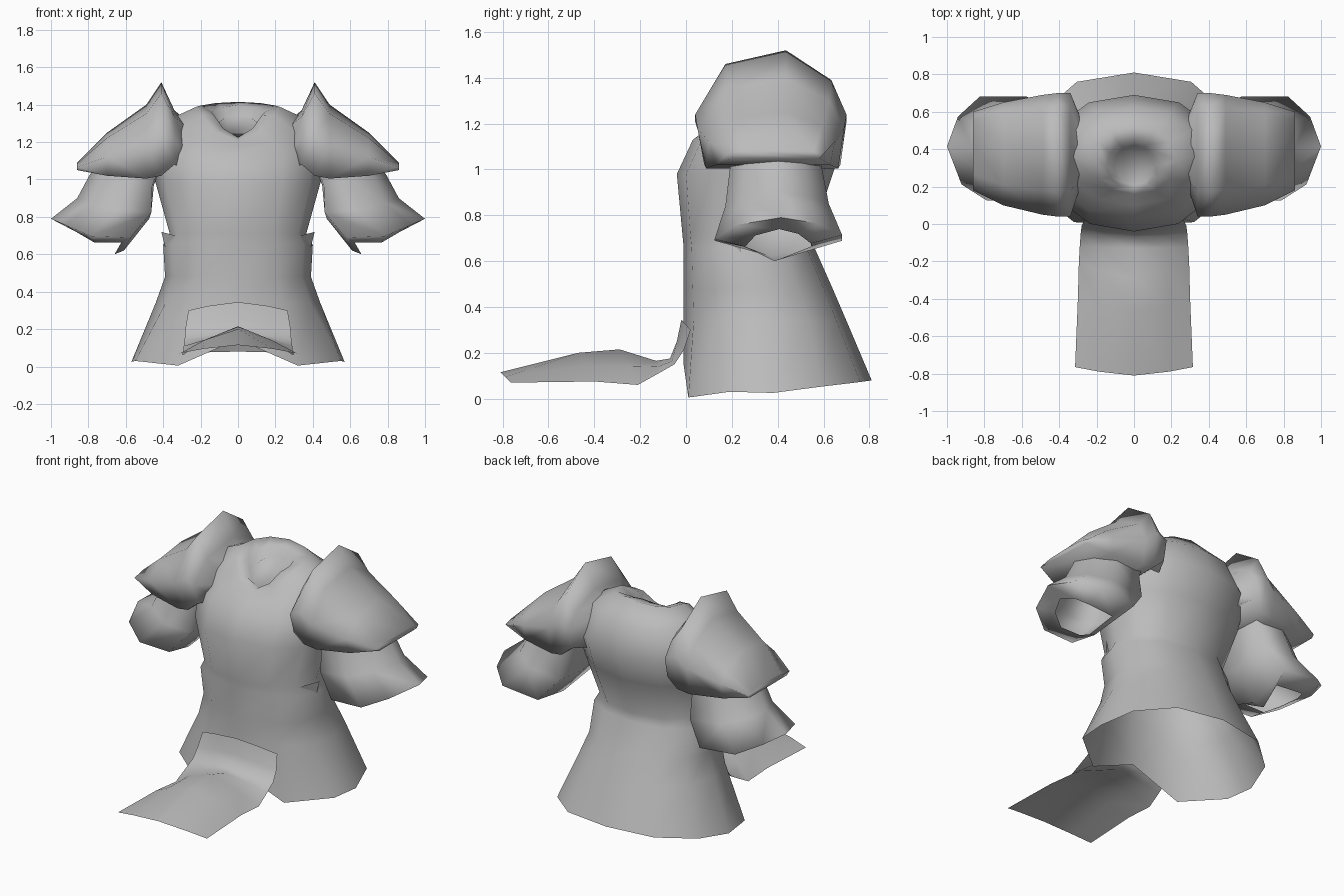
import bpy
from math import sin, cos, pi, radians, copysign
from mathutils import Vector

if "Cube" in bpy.data.objects:
    bpy.data.objects.remove(bpy.data.objects["Cube"])

grey = bpy.data.materials.new("plain grey")
grey.use_nodes = True
grey.diffuse_color = (0.5, 0.5, 0.5, 1)
grey.node_tree.nodes["Principled BSDF"].inputs["Base Color"].default_value = (0.5, 0.5, 0.5, 1)


def loft(name, rings, closed=True, cap_end=False):
    """Skin a row of equal-length point rings into one smooth low-poly surface."""
    n = len(rings[0])
    verts = [p for ring in rings for p in ring]
    faces = []
    for r in range(len(rings) - 1):
        for i in range(n if closed else n - 1):
            j = (i + 1) % n
            faces.append((r * n + i, r * n + j, (r + 1) * n + j, (r + 1) * n + i))
    if cap_end:
        faces.append(tuple((len(rings) - 1) * n + i for i in range(n)))
    mesh = bpy.data.meshes.new(name)
    mesh.from_pydata(verts, [], faces)
    mesh.materials.append(grey)
    obj = bpy.data.objects.new(name, mesh)
    bpy.context.collection.objects.link(obj)
    bpy.ops.object.select_all(action="DESELECT")
    obj.select_set(True)
    bpy.context.view_layer.objects.active = obj
    bpy.ops.object.mode_set(mode="EDIT")
    bpy.ops.mesh.select_all(action="SELECT")
    bpy.ops.mesh.normals_make_consistent(inside=False)
    bpy.ops.object.mode_set(mode="OBJECT")
    bpy.ops.object.shade_smooth_by_angle(angle=radians(110))


def body_ring(z_front, z_side, z_back, half_width, y_front, y_back, pinch=1, sides=12):
    """Rounded ring whose height blends from front to side to back."""
    ring = []
    for i in range(sides):
        a = 2 * pi * i / sides
        s, c = sin(a), cos(a)
        x = half_width * copysign(abs(s) ** 0.9, s)
        y = (y_front + y_back) / 2 - (y_back - y_front) / 2 * copysign(abs(c) ** 0.9, c)
        z_end = z_front if c > 0 else z_back
        ring.append(Vector((x, y, z_side + (z_end - z_side) * abs(c) ** pinch)))
    return ring


# Skirt and torso, with an arched front hem that is squarer at the front corners
hem = body_ring(0.03, 0.025, 0.08, 0.57, -0.01, 0.81)
hem[0].z = 0.145
for i, side in ((1, 1), (-1, -1)):
    hem[i] = Vector((side * 0.32, 0.01, 0.005))
    hem[i * 2] = Vector((side * 0.55, 0.19, 0.03))
    hem[i * 3].y = 0.38
    hem[i * 4].y = 0.59
torso = [
    hem,
    body_ring(0.34, 0.34, 0.34, 0.44, -0.01, 0.70),
    body_ring(0.48, 0.48, 0.48, 0.39, -0.01, 0.64),
    body_ring(0.66, 0.65, 0.66, 0.40, -0.01, 0.56),
    body_ring(0.71, 0.71, 0.71, 0.365, -0.015, 0.55),
    body_ring(0.98, 0.98, 0.95, 0.44, -0.04, 0.63),
    body_ring(1.13, 1.15, 1.13, 0.45, 0.03, 0.69),
    body_ring(1.18, 1.33, 1.30, 0.35, 0.10, 0.63),
    body_ring(1.21, 1.39, 1.415, 0.22, 0.16, 0.52, pinch=2),
    body_ring(1.225, 1.36, 1.40, 0.145, 0.19, 0.44, pinch=3),
    body_ring(1.22, 1.30, 1.35, 0.11, 0.21, 0.42, pinch=2),
]
loft("tunic_body", torso, cap_end=True)

# Front cloth flap: (edge x, edge y, edge z, middle y, middle z) down its length
flap_rows = [
    (0.265, 0.02, 0.30, -0.02, 0.345),
    (0.28, -0.01, 0.21, -0.04, 0.25),
    (0.285, -0.05, 0.15, -0.07, 0.175),
    (0.29, -0.12, 0.11, -0.13, 0.165),
    (0.295, -0.21, 0.06, -0.29, 0.215),
    (0.30, -0.40, 0.075, -0.47, 0.20),
    (0.315, -0.765, 0.07, -0.81, 0.115),
]
flap = []
for ex, ey, ez, my, mz in flap_rows:
    row = []
    for t in (-1, -0.6, 0, 0.6, 1):
        k = abs(t) ** 1.5
        row.append(Vector((t * ex, my + (ey - my) * k, mz + (ez - mz) * k)))
    flap.append(row)
loft("front_flap", flap, closed=False)

# Sleeve outline, as fractions of its tilted width and its depth,
# with the share of lift given to the two inner corners
OVAL = ((1, 0.05, 0), (0.7, 0.6, 0), (0.1, 0.97, 0), (-0.95, 0.97, 1),
        (-1, -0.1, 0), (-0.95, -0.95, 1), (-0.1, -0.95, 0), (0.6, -0.65, 0))


def sleeve_ring(outer, inner, y_front, y_back, lift, side):
    """Tilted rounded ring spanning an outer and an inner (x, z) point."""
    o, i = Vector(outer), Vector(inner)
    mid, half = (o + i) / 2, (o - i) / 2
    ring = []
    for u, v, corner in OVAL:
        p = mid + half * u + Vector((-0.7, 1)) * lift * corner
        y = (y_front + y_back) / 2 + (y_back - y_front) / 2 * v
        ring.append(Vector((side * p.x, y, p.y)))
    return ring


# Shoulder plate arch, as fractions of its depth and height
ARCH = ((0.06, 0), (0, 0.44), (0.2, 0.88), (0.6, 1), (0.9, 0.74), (1, 0.44), (0.96, 0))


def plate_ring(x, y_front, y_back, z_low, z_high, side):
    return [Vector((side * x, y_front + (y_back - y_front) * u, z_low + (z_high - z_low) * v))
            for u, v in ARCH]


for side, label in ((1, "left"), (-1, "right")):
    # Flared sleeve that folds in to a small cuff opening
    loft(label + "_sleeve", [
        sleeve_ring((0.70, 1.14), (0.40, 1.08), 0.20, 0.58, 0, side),
        sleeve_ring((0.79, 1.03), (0.45, 0.97), 0.18, 0.60, 0, side),
        sleeve_ring((0.86, 0.90), (0.475, 0.79), 0.16, 0.63, 0.03, side),
        sleeve_ring((1.00, 0.79), (0.61, 0.62), 0.11, 0.69, 0.065, side),
        sleeve_ring((0.90, 0.74), (0.66, 0.60), 0.25, 0.55, 0.06, side),
    ])
    # Peaked shoulder plate, running into the torso and ending in a thin outer lip
    loft(label + "_shoulder_plate", [
        plate_ring(0.27, 0.25, 0.53, 1.05, 1.31, side),
        plate_ring(0.34, 0.04, 0.70, 1.08, 1.37, side),
        plate_ring(0.41, 0.04, 0.70, 1.02, 1.52, side),
        plate_ring(0.49, 0.05, 0.69, 1.005, 1.40, side),
        plate_ring(0.70, 0.10, 0.65, 1.02, 1.25, side),
        plate_ring(0.86, 0.18, 0.60, 1.05, 1.09, side),
    ], cap_end=True)
    # Small pointed tuck at the side of the waist
    tuck = [[Vector((side * x, y, z)) for x, y, z in row] for row in (
        ((0.30, 0.10, 0.69), (0.41, 0.24, 0.72)),
        ((0.32, 0.13, 0.66), (0.39, 0.24, 0.64)))]
    loft(label + "_waist_tuck", tuck, closed=False)
